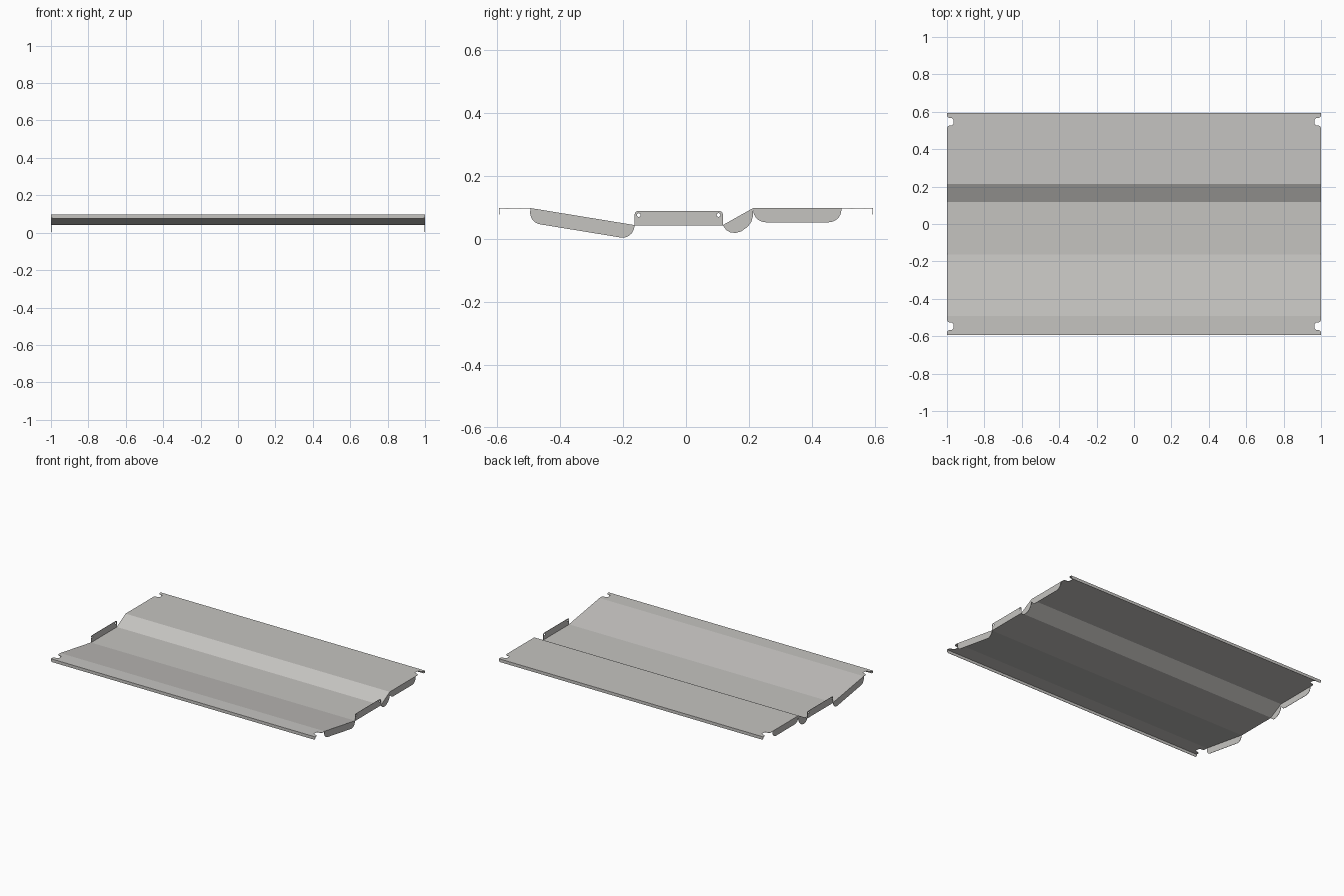
import bpy, bmesh, math
from mathutils import Vector

if "Cube" in bpy.data.objects:
    bpy.data.objects.remove(bpy.data.objects["Cube"])

steel = bpy.data.materials.new("light_grey_steel")
steel.diffuse_color = (0.56, 0.55, 0.53, 1)
steel.use_nodes = True
steel.node_tree.nodes["Principled BSDF"].inputs["Base Color"].default_value = steel.diffuse_color

# Cross-section of the bent sheet (y, z)
PROFILE = [(-0.493, 0.096), (-0.163, 0.042), (0.117, 0.042), (0.213, 0.096)]
TOP, LIP_Z, EDGE_Y, T = 0.096, 0.076, 0.593, 0.002


def fill(bm, loops):
    """Fill an outer loop (and holes) of 3D points."""
    if len(loops) == 1:
        bm.faces.new([bm.verts.new(p) for p in loops[0]])
        return
    edges = []
    for loop in loops:
        vs = [bm.verts.new(p) for p in loop]
        edges += [bm.edges.new((vs[i], vs[i - 1])) for i in range(len(vs))]
    bmesh.ops.triangle_fill(bm, edges=edges, use_beauty=True, normal=(1, 0, 0))


def sheet(name, bm):
    """Weld the panels and give them sheet thickness."""
    bmesh.ops.remove_doubles(bm, verts=bm.verts[:], dist=1e-4)
    bmesh.ops.recalc_face_normals(bm, faces=bm.faces[:])
    me = bpy.data.meshes.new(name)
    bm.to_mesh(me)
    bm.free()
    me.materials.append(steel)
    ob = bpy.data.objects.new(name, me)
    bpy.context.collection.objects.link(ob)
    mod = ob.modifiers.new("thickness", 'SOLIDIFY')
    mod.thickness = T
    mod.offset = 0


def arc(cx, cy, r, a0, a1, n=8):
    return [(cx + r * math.cos(math.radians(a0 + (a1 - a0) * i / n)),
             cy + r * math.sin(math.radians(a0 + (a1 - a0) * i / n)))
            for i in range(n + 1)]


def tab(p, q, depth, r):
    """Rounded flange from edge p-q, on its right for positive depth."""
    p, q = Vector(p), Vector(q)
    u = (q - p).normalized()
    w = Vector((u.y, -u.x)) * (1 if depth > 0 else -1)
    L, d = (q - p).length, abs(depth)
    pts = [(0, 0), (L, 0)] + arc(L - r, d - r, r, 0, 90) + arc(r, d - r, r, 90, 180)
    return [tuple(p + u * a + w * b) for a, b in pts]


# Tray sheet: bent middle, notched outer flats, folded lips
bm = bmesh.new()
for (y0, z0), (y1, z1) in zip(PROFILE, PROFILE[1:]):
    fill(bm, [[(-1, y0, z0), (1, y0, z0), (1, y1, z1), (-1, y1, z1)]])
notch = ([(1, 0.493)] + arc(0.985, 0.511, 0.015, 0, 90, 5)
         + arc(0.980, 0.541, 0.015, 270, 180, 5)
         + arc(0.980, 0.552, 0.015, 180, 90, 5)
         + arc(0.985, 0.582, 0.015, 270, 360, 5) + [(1, EDGE_Y)])
for s, inner in ((-1, 0.493), (1, -0.213)):
    side = ([(1, -0.213)] if s > 0 else []) + notch
    if s > 0:
        side[0] = (1, 0.213)
    loop = [(x, s * y, TOP) for x, y in side]
    loop += [(-x, s * y, TOP) for x, y in reversed(side)]
    fill(bm, [loop])
    lip = [(-1, TOP), (1, TOP)] + arc(0.988, LIP_Z + 0.012, 0.012, 0, -90, 5)
    lip += arc(-0.988, LIP_Z + 0.012, 0.012, -90, -180, 5)
    fill(bm, [[(x, s * EDGE_Y, z) for x, z in lip]])
sheet("tray_sheet", bm)

# End flanges, mirrored left and right
short_tab = [(0.117, 0.042), (0.127, 0.028), (0.14, 0.020), (0.157, 0.018),
             (0.175, 0.023), (0.195, 0.037), (0.207, 0.053), (0.213, 0.072),
             (0.213, 0.096)]
holes = [arc(y, 0.075, 0.006, 0, 330, 11) for y in (-0.150, 0.103)]
FLANGES = {
    "long_slope_flange": [tab(PROFILE[0], PROFILE[1], 0.045, 0.038)],
    "middle_flange": [tab(PROFILE[1], PROFILE[2], -0.046, 0.012)] + holes,
    "short_slope_flange": [short_tab],
    "back_flange": [tab(PROFILE[3], (0.493, TOP), 0.044, 0.04)],
}
for side, x in (("left", -1 + T / 2), ("right", 1 - T / 2)):
    for name, loops in FLANGES.items():
        bm = bmesh.new()
        fill(bm, [[(x, y, z) for y, z in loop] for loop in loops])
        sheet(f"{side}_{name}", bm)
